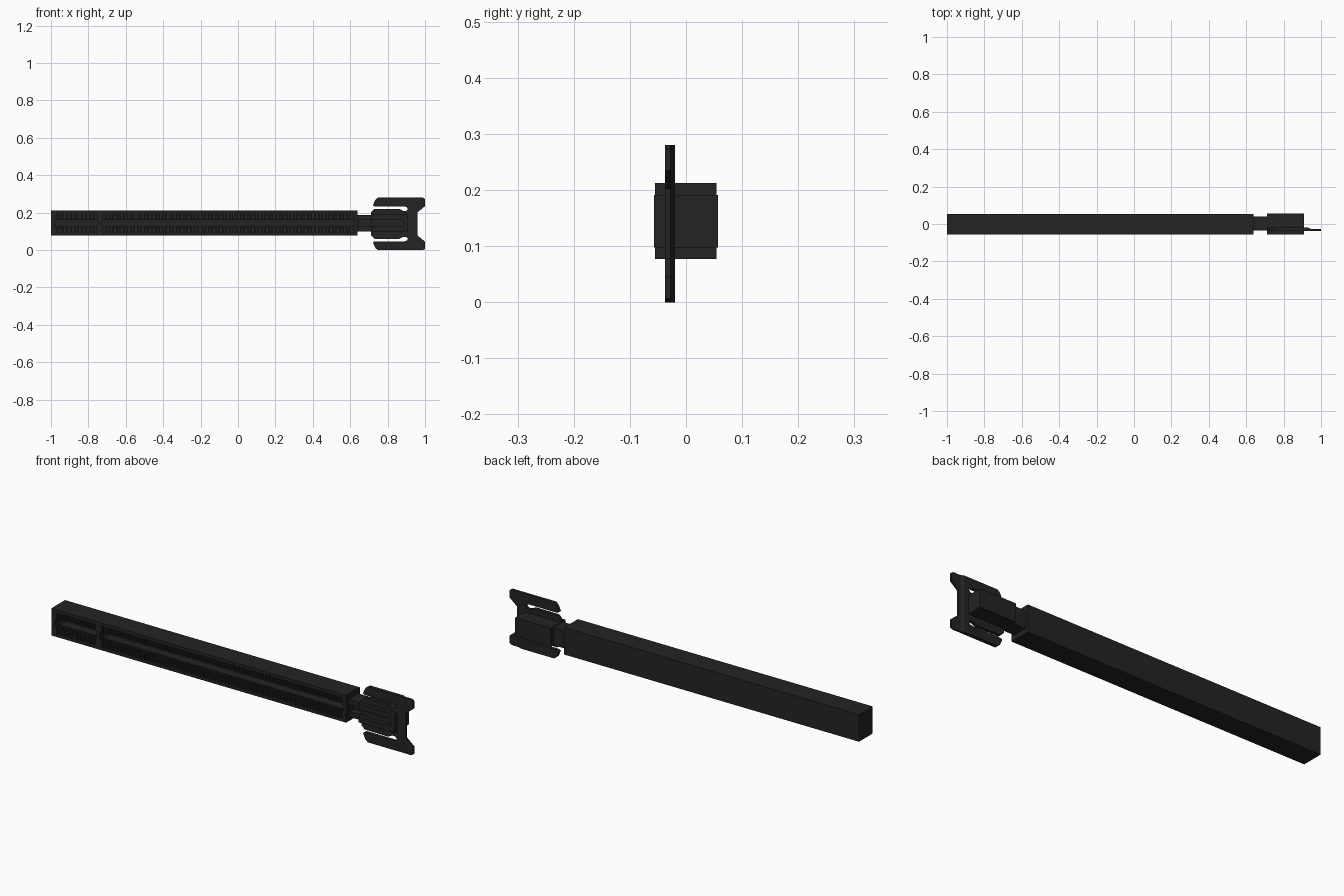
import bpy, bmesh, math

if "Cube" in bpy.data.objects:
    bpy.data.objects.remove(bpy.data.objects["Cube"])

ZC = 0.14  # mirror height of the latch


def prism(name, outline, y0, y1):
    """Extrude an (x, z) outline from y0 to y1."""
    bm = bmesh.new()
    f = bm.faces.new([bm.verts.new((x, y0, z)) for x, z in outline])
    g = bmesh.ops.extrude_face_region(bm, geom=[f])
    for v in g['geom']:
        if isinstance(v, bmesh.types.BMVert):
            v.co.y = y1
    bmesh.ops.recalc_face_normals(bm, faces=bm.faces)
    me = bpy.data.meshes.new(name)
    bm.to_mesh(me)
    bm.free()
    ob = bpy.data.objects.new(name, me)
    bpy.context.collection.objects.link(ob)
    me.materials.append(plastic)
    return ob


def rect(x0, x1, z0, z1):
    return [(x0, z0), (x1, z0), (x1, z1), (x0, z1)]


def cham(x0, x1, z0, z1, c):
    return [(x0 + c, z0), (x1 - c, z0), (x1, z0 + c), (x1, z1 - c),
            (x1 - c, z1), (x0 + c, z1), (x0, z1 - c), (x0, z0 + c)]


def mirrored(half):
    """Close a half outline (x, height from centre) by mirroring it."""
    return [(x, ZC + h) for x, h in half] + [(x, ZC - h) for x, h in reversed(half)]


def cut(ob, cutter):
    m = ob.modifiers.new('cut', 'BOOLEAN')
    m.operation = 'DIFFERENCE'
    m.solver = 'EXACT'
    m.object = cutter
    cutter.hide_render = True
    cutter.hide_set(True)


def comb(x0, x1, n, zc, core, tooth):
    """Slot outline with contact notches on both long sides."""
    p = (x1 - x0) / n
    top = []
    for i in range(n):
        a = x0 + (i + 0.22) * p
        b = x0 + (i + 0.78) * p
        top += [(a, core), (a, tooth), (b, tooth), (b, core)]
    top = [(x0, core)] + top + [(x1, core)]
    return [(x, zc + h) for x, h in top] + [(x, zc - h) for x, h in reversed(top)]


plastic = bpy.data.materials.new('black_plastic')
plastic.diffuse_color = (0.017, 0.017, 0.017, 1)
plastic.use_nodes = True
plastic.node_tree.nodes["Principled BSDF"].inputs["Base Color"].default_value = plastic.diffuse_color

# Long socket body with two keyed slots and contact notches
BZ = 0.145
body = prism('socket_body', rect(-1.0, 0.64, 0.077, 0.213), -0.055, 0.054)
for i, (x0, x1, n) in enumerate([(-0.975, -0.752, 11), (-0.725, 0.62, 71)]):
    cut(body, prism(f'notch_cutter_{i}', comb(x0, x1, n, BZ, 0.021, 0.053), -0.1, -0.028))
    cut(body, prism(f'slot_cutter_{i}', cham(x0 - 0.004, x1 + 0.004, BZ - 0.018, BZ + 0.018, 0.008),
                    -0.11, 0.03))

# Neck joining the body to the latch
neck = prism('neck', rect(0.63, 0.72, 0.1, 0.188), -0.036, 0.04)
cut(neck, prism('neck_slot_cutter', rect(0.645, 0.73, 0.127, 0.163), -0.1, 0.0))

# Latch housing
housing = prism('latch_housing', rect(0.71, 0.91, 0.098, 0.191), -0.057, 0.057)
cut(housing, prism('housing_slot_cutter', cham(0.65, 0.89, 0.126, 0.163, 0.01), -0.1, 0.0))

# Latch plate with two spring arms and flared tips
half = [(0.712, 0.062), (0.73, 0.08), (0.86, 0.081), (0.885, 0.069), (0.9, 0.07),
        (0.908, 0.079), (0.903, 0.089), (0.89, 0.094), (0.73, 0.094), (0.721, 0.1),
        (0.735, 0.13), (0.748, 0.14), (0.99, 0.14), (1.0, 0.133), (1.0, 0.095),
        (0.96, 0.062)]
plate = prism('latch_plate', mirrored(half), -0.037, -0.02)

# Thin the outer tip of the plate with a sloped cut
wedge = prism('tip_cutter', rect(0.93, 1.05, -0.1, 0.4), -0.028, 0.02)
for v in wedge.data.vertices:
    if v.co.x < 1.0:
        v.co.x = 0.95 if v.co.y < 0 else 0.85
cut(plate, wedge)
